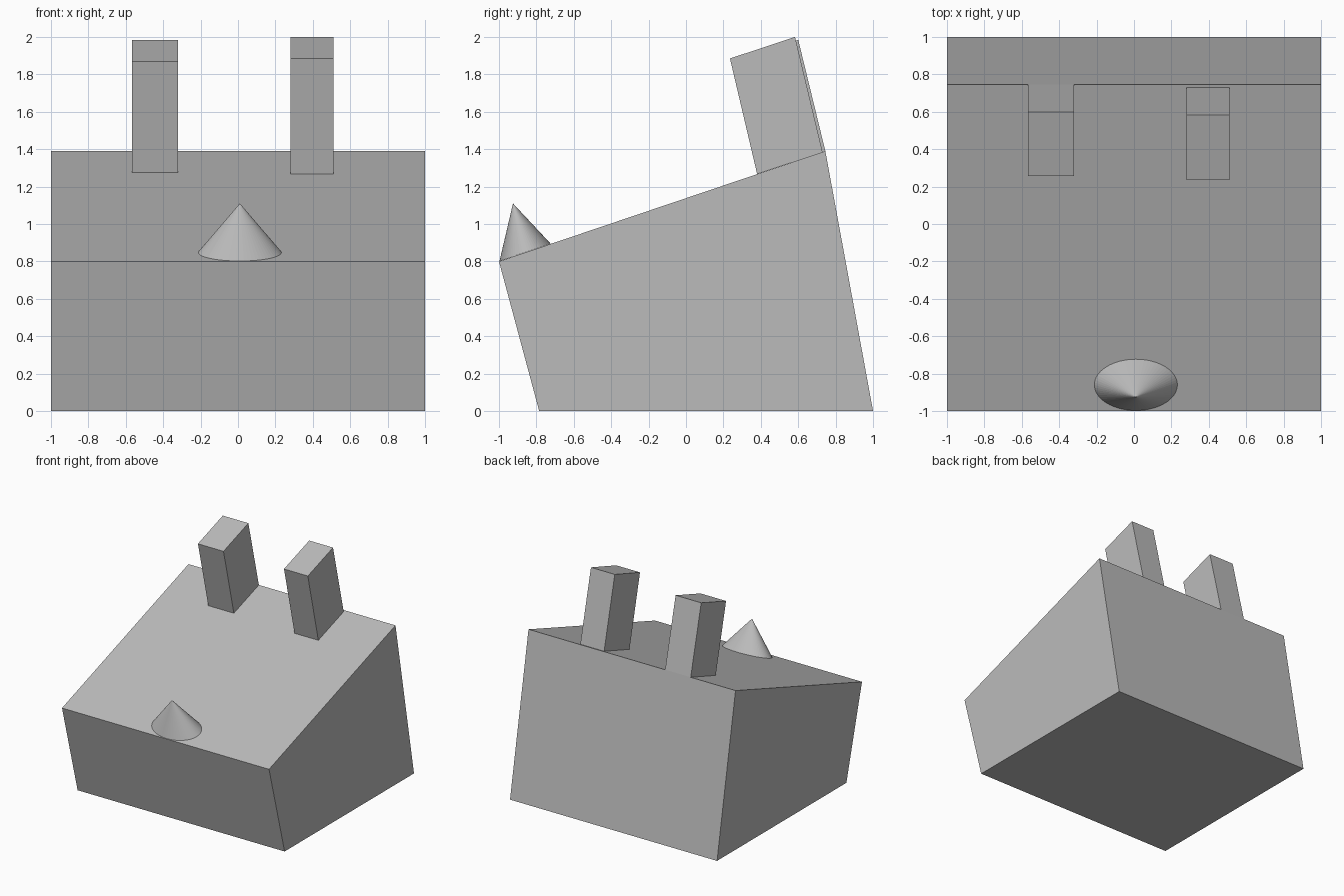
import bpy, bmesh, math
from mathutils import Vector

cube = bpy.data.objects.get("Cube")
if cube:
    bpy.data.objects.remove(cube, do_unlink=True)

# Single plain grey material
GREY = (0.5, 0.5, 0.5, 1)
grey = bpy.data.materials.new("plain grey")
grey.use_nodes = True
grey.diffuse_color = GREY
grey.node_tree.nodes["Principled BSDF"].inputs["Base Color"].default_value = GREY


def finish(bm, name):
    bmesh.ops.recalc_face_normals(bm, faces=bm.faces)
    mesh = bpy.data.meshes.new(name)
    bm.to_mesh(mesh)
    bm.free()
    mesh.materials.append(grey)
    obj = bpy.data.objects.new(name, mesh)
    bpy.context.collection.objects.link(obj)
    return obj


def extrude_profile(name, profile, x0, x1):
    """Side profile of (y, z) points, extruded along x."""
    bm = bmesh.new()
    face = bm.faces.new([bm.verts.new((x0, y, z)) for y, z in profile])
    side = bmesh.ops.extrude_face_region(bm, geom=[face], use_keep_orig=True)
    moved = [g for g in side["geom"] if isinstance(g, bmesh.types.BMVert)]
    bmesh.ops.translate(bm, verts=moved, vec=(x1 - x0, 0, 0))
    return finish(bm, name)


def leaning_cone(name, centre, across, along, apex, segments=64):
    """Cone on an elliptical base spanned by two radius vectors."""
    bm = bmesh.new()
    ring = []
    for i in range(segments):
        a = math.tau * i / segments
        ring.append(bm.verts.new(centre + across * math.cos(a) + along * math.sin(a)))
    bm.faces.new(ring)
    tip = bm.verts.new(apex)
    for i, v in enumerate(ring):
        bm.faces.new((v, ring[(i + 1) % segments], tip))
    return finish(bm, name)


# Wedge-shaped body
extrude_profile("body", [(-0.785, 0), (1, 0), (0.745, 1.39), (-1, 0.8)], -1, 1)

# Two posts leaning forward at the back of the slope
extrude_profile("left_post", [(0.38, 1.268), (0.73, 1.385), (0.583, 2), (0.235, 1.885)], 0.28, 0.51)
extrude_profile("right_post", [(0.4, 1.275), (0.745, 1.39), (0.6, 1.985), (0.257, 1.87)], -0.567, -0.32)

# Cone at the front edge of the slope
leaning_cone("cone", Vector((0.01, -0.86, 0.848)), Vector((0.222, 0, 0)),
             Vector((0, 0.137, 0.046)), Vector((0.01, -0.925, 1.11)))
